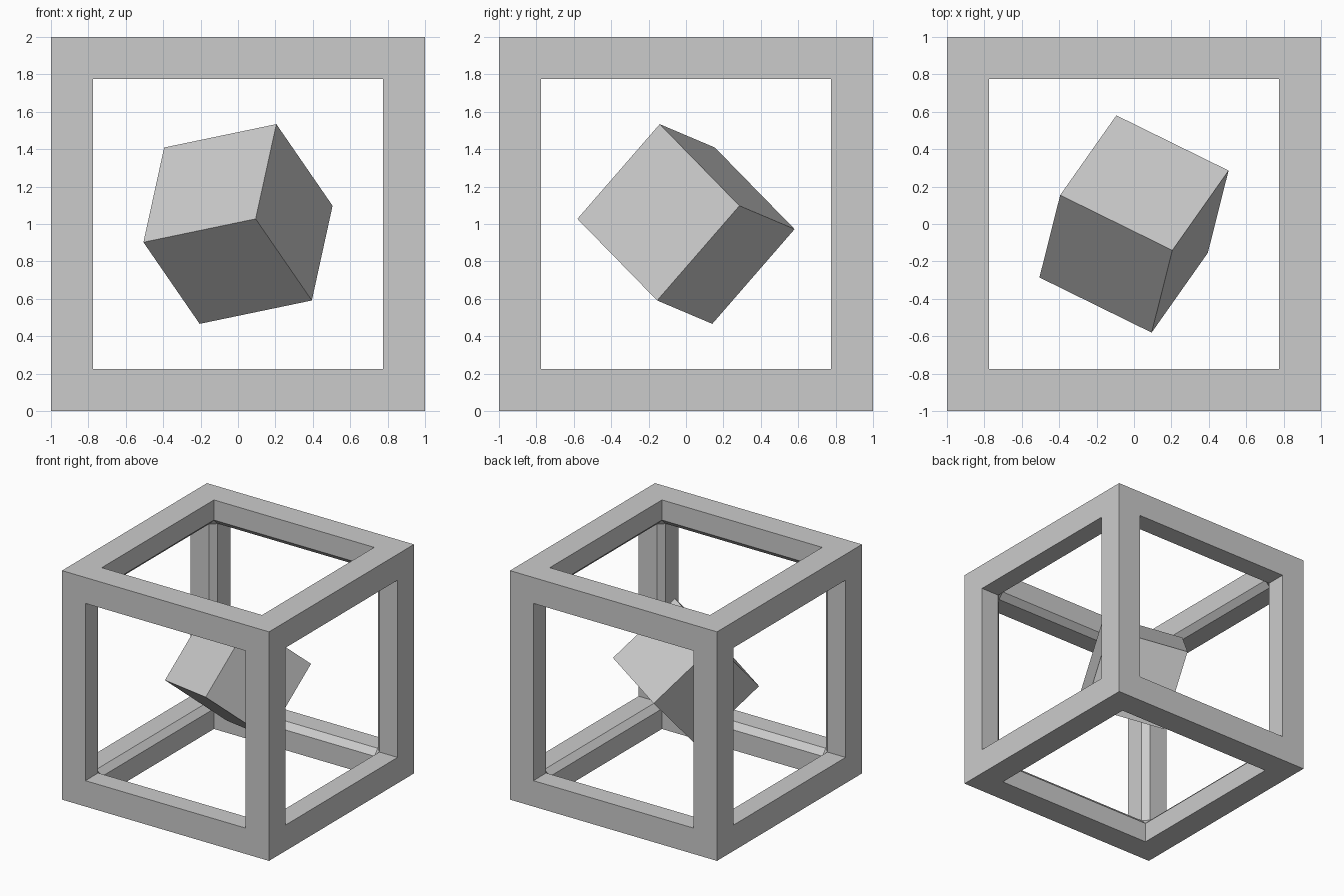
import bpy
import bmesh
from mathutils import Matrix, Vector

if "Cube" in bpy.data.objects:
    bpy.data.objects.remove(bpy.data.objects["Cube"])

BEAM = 0.226      # width of the frame beams
CHAMFER = 0.05    # cut along the beams' inner edges
CORE = 0.68       # edge length of the floating cube
CENTRE = Vector((0, 0, 1))


def add_object(name, bm):
    bmesh.ops.recalc_face_normals(bm, faces=bm.faces[:])
    mesh = bpy.data.meshes.new(name)
    bm.to_mesh(mesh)
    bm.free()
    obj = bpy.data.objects.new(name, mesh)
    obj.location = CENTRE
    bpy.context.collection.objects.link(obj)
    return obj


# Cube frame: inset outer shell
bm = bmesh.new()
bmesh.ops.create_cube(bm, size=2)
outer = bm.faces[:]
bmesh.ops.inset_individual(bm, faces=outer, thickness=BEAM, use_even_offset=True)
shell = set(bm.faces)

# Chamfered inner shell whose flat faces match the windows
made = bmesh.ops.create_cube(bm, size=2 * (1 - BEAM + CHAMFER))
edges = list({e for v in made["verts"] for e in v.link_edges})
bmesh.ops.bevel(bm, geom=edges, offset=CHAMFER, offset_type='OFFSET',
                segments=1, affect='EDGES')
bm.normal_update()
inner = [f for f in bm.faces
         if f not in shell and max(abs(c) for c in f.normal) > 0.99]

# Open the six windows and join both shells with straight walls
pairs = []
for f in outer:
    g = max(inner, key=lambda h: h.normal.dot(f.normal))
    pairs.append(list(f.edges) + list(g.edges))
bmesh.ops.delete(bm, geom=outer + inner, context='FACES_ONLY')
for loop_edges in pairs:
    bmesh.ops.bridge_loops(bm, edges=loop_edges)
add_object("cube_frame", bm)

# Tilted floating cube, oriented by two of its edge directions
u = Vector((0.60, -0.295, 0.125)).normalized()
v = Vector((0.30, 0.425, -0.435))
v = (v - u * v.dot(u)).normalized()
rotation = Matrix((u, v, u.cross(v))).transposed().to_4x4()
bm = bmesh.new()
bmesh.ops.create_cube(bm, size=CORE, matrix=rotation)
add_object("floating_cube", bm)
